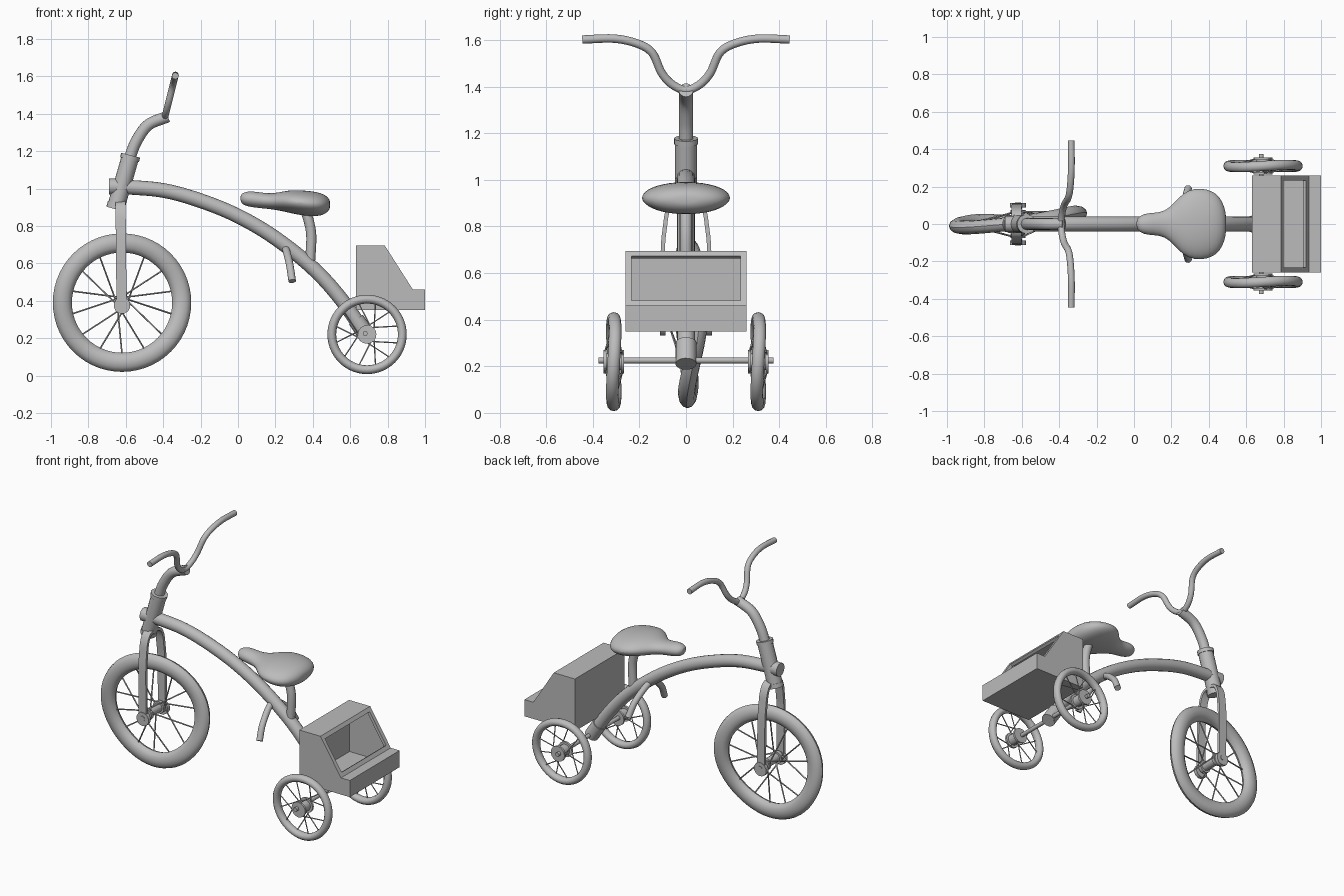
import bpy, bmesh, math
from math import sin, cos, pi
from mathutils import Vector

cube = bpy.data.objects.get("Cube")
if cube:
    bpy.data.objects.remove(cube, do_unlink=True)

grey = bpy.data.materials.new("plain grey")
grey.use_nodes = True
COLOUR = (0.5, 0.5, 0.5, 1)
grey.diffuse_color = COLOUR
grey.node_tree.nodes["Principled BSDF"].inputs["Base Color"].default_value = COLOUR


def finish(name, bm, smooth=True):
    """Turn a bmesh into a named grey object."""
    bmesh.ops.recalc_face_normals(bm, faces=bm.faces[:])
    me = bpy.data.meshes.new(name)
    bm.to_mesh(me)
    bm.free()
    me.materials.append(grey)
    ob = bpy.data.objects.new(name, me)
    bpy.context.scene.collection.objects.link(ob)
    if smooth:
        bpy.ops.object.select_all(action='DESELECT')
        ob.select_set(True)
        bpy.context.view_layer.objects.active = ob
        bpy.ops.object.shade_smooth_by_angle(angle=math.radians(40))
    return ob


def loft(bm, rings, closed=False):
    """Skin rings of points; cap the ends unless the loft is a loop."""
    vs = [[bm.verts.new(p) for p in r] for r in rings]
    n = len(vs[0])
    for i in range(len(vs) if closed else len(vs) - 1):
        a, b = vs[i], vs[(i + 1) % len(vs)]
        for j in range(n):
            k = (j + 1) % n
            bm.faces.new((a[j], a[k], b[k], b[j]))
    if not closed:
        bm.faces.new(vs[0])
        bm.faces.new(vs[-1])


def spline(pts, steps):
    """Catmull-Rom samples through the points."""
    p = [Vector(q) for q in pts]
    p = [2 * p[0] - p[1]] + p + [2 * p[-1] - p[-2]]
    out = []
    for i in range(1, len(p) - 2):
        a, b, c, d = p[i - 1:i + 3]
        for s in range(steps):
            t = s / steps
            out.append(0.5 * (2 * b + (c - a) * t + (2 * a - 5 * b + 4 * c - d) * t * t
                              + (3 * b - a - 3 * c + d) * t ** 3))
    return out + [p[-2]]


def add_tube(bm, pts, r, sides=16, steps=1):
    path = spline(pts, steps)
    rings, u = [], None
    for i, c in enumerate(path):
        t = (path[min(i + 1, len(path) - 1)] - path[max(i - 1, 0)]).normalized()
        u = t.orthogonal() if u is None else u - t * u.dot(t)
        u.normalize()
        w = t.cross(u)
        rings.append([c + r * (cos(a) * u + sin(a) * w)
                      for a in (2 * pi * j / sides for j in range(sides))])
    loft(bm, rings)


def tube(name, pts, r, sides=16, steps=6):
    bm = bmesh.new()
    add_tube(bm, pts, r, sides, steps)
    return finish(name, bm)


def wheel(name, centre, outer, inner, half, hub_half, hub_r, spokes, warp):
    """Tyre ring, hub with two flanges, and crossed spokes around a y axle."""
    c = Vector(centre)
    mid, rad = (outer + inner) / 2, (outer - inner) / 2

    def at(a, r, y):
        return c + Vector((r * cos(a), y + warp(a), r * sin(a)))

    bm = bmesh.new()
    rings = []
    for i in range(56):
        a = 2 * pi * i / 56
        section = []
        for j in range(12):
            b = 2 * pi * j / 12
            section.append(at(a, mid + rad * cos(b), half * sin(b)))
        rings.append(section)
    loft(bm, rings, closed=True)
    finish(name + "_tyre", bm)

    bm = bmesh.new()
    y = Vector((0, hub_half, 0))
    add_tube(bm, [c - y, c + y], hub_r * 0.7)
    for s in (-1, 1):
        add_tube(bm, [c + y * s * 0.7, c + y * s], hub_r)
    finish(name + "_hub", bm)

    bm = bmesh.new()
    for i in range(spokes):
        a = 2 * pi * (i + 0.5) / spokes
        lean = 0.9 if i % 4 < 2 else -0.9
        start = c + Vector((cos(a + lean) * hub_r * 0.8, (-1) ** i * hub_half * 0.9,
                            sin(a + lean) * hub_r * 0.8))
        add_tube(bm, [start, at(a, inner + 0.01, 0)], 0.0045 if outer > 0.3 else 0.0035, 5)
    finish(name + "_spokes", bm)


# Wheels: the large front one is slightly buckled
wheel("front_wheel", (-0.62, 0, 0.39), 0.37, 0.268, 0.037, 0.075, 0.04, 14,
      lambda a: 0.015 + 0.028 * cos(a) + 0.018 * sin(2 * a + 0.5) + 0.006 * cos(3 * a))
for side, s in (("left", 1), ("right", -1)):
    wheel("rear_wheel_" + side, (0.69, 0.31 * s, 0.22), 0.212, 0.165, 0.027, 0.045, 0.05, 12,
          lambda a: 0.006 * sin(2 * a))

# Axles
tube("rear_axle", [(0.68, -0.375, 0.225), (0.68, 0.375, 0.225)], 0.013, steps=1)
tube("front_axle", [(-0.62, -0.115, 0.38), (-0.62, 0.115, 0.38)], 0.016, steps=1)

# Frame: arched main tube
tube("main_tube", [(-0.62, 0, 1.01), (-0.4, 0, 0.99), (-0.2, 0, 0.935), (0, 0, 0.853),
                   (0.2, 0, 0.735), (0.4, 0, 0.575), (0.55, 0, 0.41), (0.69, 0, 0.21)], 0.039)
tube("axle_clamp", [(0.63, 0, 0.3), (0.69, 0, 0.21)], 0.045, steps=1)
tube("head_collar", [(-0.69, 0, 1.01), (-0.6, 0, 1.01)], 0.043, steps=1)

# Steering column, stem and handlebar
tube("head_tube", [(-0.65, 0, 0.91), (-0.575, 0, 1.17)], 0.047, steps=1)
tube("head_tube_cap", [(-0.58, 0, 1.155), (-0.574, 0, 1.178)], 0.052, steps=1)
tube("lower_race", [(-0.656, 0, 0.89), (-0.648, 0, 0.918)], 0.05, steps=1)
tube("stem", [(-0.58, 0, 1.16), (-0.545, 0, 1.25), (-0.48, 0, 1.34), (-0.375, 0, 1.385)], 0.031)
half_bar = [(0.06, 1.41), (0.105, 1.46), (0.145, 1.545), (0.21, 1.585), (0.31, 1.606), (0.445, 1.602)]
profile = [(-y, z) for y, z in reversed(half_bar)] + [(0, 1.385)] + half_bar
tube("handlebar", [(-0.39 + (z - 1.385) * 0.25, y, z) for y, z in profile], 0.018)

# Front fork: flat strap bent over the wheel
bm = bmesh.new()
half_fork = [(0.05, 0.915), (0.078, 0.87), (0.09, 0.8), (0.1, 0.68), (0.1, 0.34)]
path = spline([(0, -y, z) for y, z in reversed(half_fork)] + [(0, 0, 0.925)]
              + [(0, y, z) for y, z in half_fork], 4)
rings = []
for i, p in enumerate(path):
    t = (path[min(i + 1, len(path) - 1)] - path[max(i - 1, 0)]).normalized()
    n = Vector((0, -t.z, t.y)) * 0.009
    x = -0.628 + 0.01 * (0.92 - p.z)
    rings.append([p + n * b + Vector((x + a * 0.027, 0, 0))
                  for a, b in ((-1, -1), (1, -1), (1, 1), (-1, 1))])
loft(bm, rings)
finish("front_fork", bm)
for side, s in (("left", 1), ("right", -1)):
    tube("fork_end_" + side, [(-0.62, 0.088 * s, 0.375), (-0.62, 0.112 * s, 0.375)], 0.045, 12, 1)

# Foot rest: bent bar hung under the main tube
tube("foot_rest", [(0.29, -0.19, 0.505), (0.275, -0.13, 0.6), (0.255, 0, 0.68),
                   (0.275, 0.13, 0.6), (0.29, 0.19, 0.505)], 0.02)

# Saddle: x, half width, bottom, top
bm = bmesh.new()
stations = [(0.012, 0.02, 0.93, 0.965), (0.03, 0.045, 0.91, 0.98), (0.07, 0.06, 0.9, 0.988),
            (0.14, 0.06, 0.893, 0.976), (0.19, 0.085, 0.888, 0.974), (0.24, 0.145, 0.878, 0.985),
            (0.29, 0.185, 0.866, 0.993), (0.36, 0.195, 0.853, 0.99), (0.42, 0.178, 0.85, 0.983),
            (0.46, 0.145, 0.86, 0.97), (0.485, 0.09, 0.88, 0.95), (0.493, 0.04, 0.9, 0.93)]
rings = []
for x, w, lo, hi in stations:
    rings.append([(x, w * cos(a), (lo + hi) / 2 + (hi - lo) / 2 * sin(a))
                  for a in (2 * pi * j / 24 for j in range(24))])
loft(bm, rings)
seat = finish("seat", bm)
sub = seat.modifiers.new("Smooth", 'SUBSURF')
sub.levels = sub.render_levels = 1
tube("seat_post", [(0.355, 0, 0.9), (0.38, 0, 0.82), (0.392, 0, 0.74), (0.385, 0, 0.6)], 0.027)

# Cargo box: side profile extruded across, sloped side opened, walls given thickness
bm = bmesh.new()
side_profile = [(0.63, 0.35), (1, 0.35), (1, 0.46), (0.935, 0.46), (0.785, 0.695), (0.63, 0.695)]
loft(bm, [[(x, y, z) for x, z in side_profile] for y in (-0.26, 0.26)])
bmesh.ops.recalc_face_normals(bm, faces=bm.faces[:])
slope = max(bm.faces, key=lambda f: min(f.normal.x, f.normal.z))
bmesh.ops.inset_region(bm, faces=[slope], thickness=0.027, use_even_offset=True)
bmesh.ops.delete(bm, geom=[slope], context='FACES')
box = finish("cargo_box", bm, smooth=False)
wall = box.modifiers.new("Walls", 'SOLIDIFY')
wall.thickness = 0.02
wall.offset = -1
